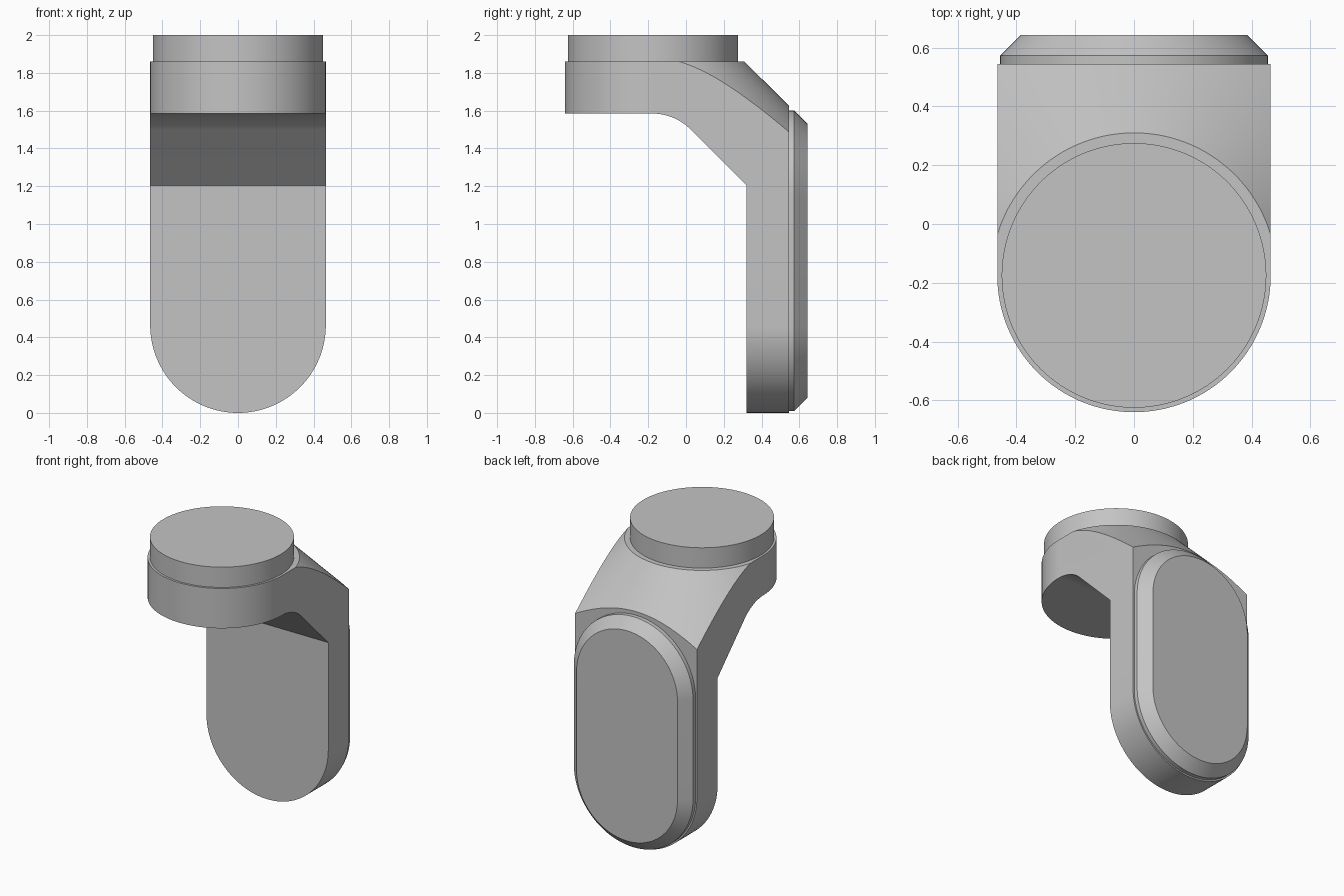
import bpy, bmesh, math

if "Cube" in bpy.data.objects:
    bpy.data.objects.remove(bpy.data.objects["Cube"])

grey = bpy.data.materials.new("plain grey")
grey.use_nodes = True
colour = (0.55, 0.55, 0.55, 1)
grey.diffuse_color = colour
grey.node_tree.nodes["Principled BSDF"].inputs["Base Color"].default_value = colour

R = 0.465          # half width of the bracket
HEAD_Y = -0.175    # centre of the round head
BACK = 0.545       # rear face of the upright
DECK = 1.86        # top of the head


def arc(cx, cy, r, start, end, n=64):
    """Points along an arc, angles in degrees."""
    angles = [math.radians(start + (end - start) * i / n) for i in range(n + 1)]
    return [(cx + r * math.cos(a), cy + r * math.sin(a)) for a in angles]


def loft(name, rings):
    """Closed solid through matching rings of 3D points."""
    bm = bmesh.new()
    loops = [[bm.verts.new(p) for p in ring] for ring in rings]
    n = len(loops[0])
    for a, b in zip(loops, loops[1:]):
        for i in range(n):
            j = (i + 1) % n
            bm.faces.new((a[i], a[j], b[j], b[i]))
    bm.faces.new(loops[0])
    bm.faces.new(loops[-1])
    bmesh.ops.recalc_face_normals(bm, faces=bm.faces[:])
    mesh = bpy.data.meshes.new(name)
    bm.to_mesh(mesh)
    bm.free()
    obj = bpy.data.objects.new(name, mesh)
    mesh.materials.append(grey)
    bpy.context.collection.objects.link(obj)
    return obj


def disc(z, r):
    return [(x, y, z) for x, y in arc(0, HEAD_Y, r, 0, 360, 192)[:-1]]


def activate(obj):
    bpy.ops.object.select_all(action='DESELECT')
    obj.select_set(True)
    bpy.context.view_layer.objects.active = obj


def intersect(obj, cutter):
    mod = obj.modifiers.new("trim", 'BOOLEAN')
    mod.operation = 'INTERSECT'
    mod.solver = 'EXACT'
    mod.object = cutter
    activate(obj)
    bpy.ops.object.modifier_apply(modifier=mod.name)
    bpy.data.objects.remove(cutter)


# Bracket: side profile with a rounded inner bend
side = [(-0.8, DECK), (-0.8, 1.585)]
side += arc(-0.18, 1.295, 0.29, 90, 45, 24)
side += [(0.32, 1.205), (0.32, -0.1), (BACK, -0.1), (BACK, DECK)]
bracket = loft("bracket", [[(x, y, z) for y, z in side] for x in (-0.6, 0.6)])

# Round lower end, seen from the front
front = arc(0, R, R, 180, 360) + [(R, 2.2), (-R, 2.2)]
intersect(bracket, loft("front_trim", [[(x, y, z) for x, z in front] for y in (-1, 1)]))

# Round head, seen from the top
W = R + 0.0001
plan = arc(0, HEAD_Y, W, 180, 360) + [(W, 1), (-W, 1)]
intersect(bracket, loft("plan_trim", [[(x, y, z) for x, y in plan] for z in (-0.3, 2.2)]))

# Conical shoulder sloping down behind the head
intersect(bracket, loft("cone_trim", [disc(z, 0.485 + DECK - z) for z in (-0.3, DECK + 0.1)]))

# Disc on top of the head
cap = loft("top_disc", [disc(DECK - 0.02, 0.45), disc(2.0, 0.45)])


# Chamfered oblong pad on the rear face
def oblong(y, r):
    outline = arc(0, R, r, 180, 360) + arc(0, 1.145, r, 0, 180)
    return [(x, y, z) for x, z in outline]


pad = loft("back_pad", [oblong(BACK - 0.01, 0.455), oblong(0.573, 0.455), oblong(0.643, 0.385)])

for obj in (bracket, cap, pad):
    activate(obj)
    bpy.ops.object.shade_smooth_by_angle(angle=math.radians(25))
